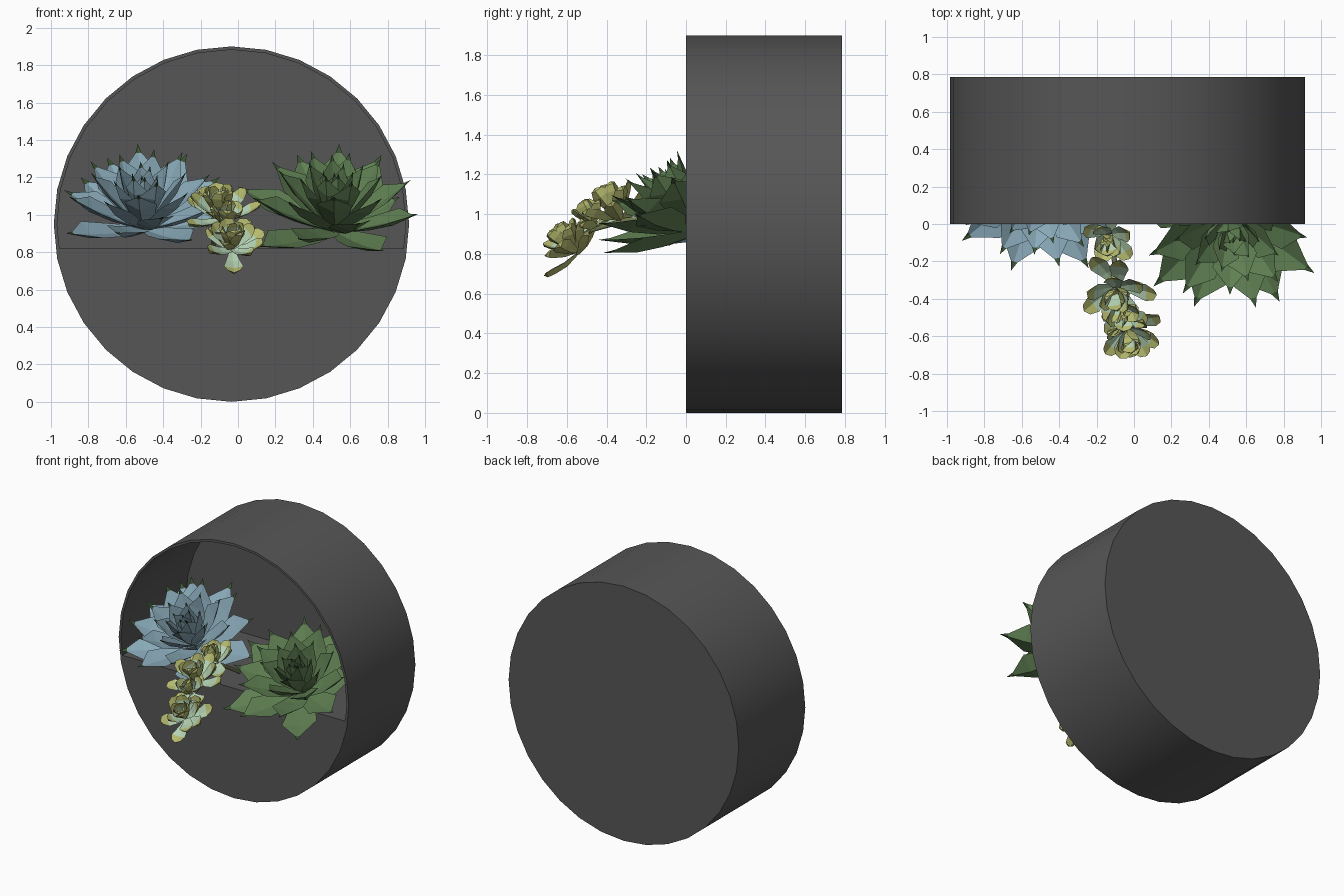
import bpy, bmesh, math, random
from mathutils import Vector

if "Cube" in bpy.data.objects:
    bpy.data.objects.remove(bpy.data.objects["Cube"])

random.seed(4)
R, CX, CZ, DEPTH, LIP = 0.95, -0.035, 0.95, 0.785, 0.82


def mat(name, col):
    m = bpy.data.materials.new(name)
    m.diffuse_color = (*col, 1)
    m.use_nodes = True
    m.node_tree.nodes["Principled BSDF"].inputs["Base Color"].default_value = m.diffuse_color
    return m


GREY = mat("charcoal pot", (0.094, 0.094, 0.094))
BLUE = mat("blue leaf", (0.25, 0.40, 0.48))
GREEN = mat("green leaf", (0.115, 0.215, 0.085))
SPINE = mat("dark green spine", (0.045, 0.09, 0.035))
PALE = mat("pale green leaf", (0.46, 0.65, 0.45))
YELLOW = mat("yellow leaf tip", (0.47, 0.50, 0.16))
STEM = mat("olive stem", (0.16, 0.19, 0.08))


def finish(bm, name, mats, smooth=False):
    bmesh.ops.recalc_face_normals(bm, faces=bm.faces)
    me = bpy.data.meshes.new(name)
    bm.to_mesh(me)
    bm.free()
    for m in mats:
        me.materials.append(m)
    ob = bpy.data.objects.new(name, me)
    bpy.context.collection.objects.link(ob)
    if smooth:
        bpy.ops.object.select_all(action='DESELECT')
        bpy.context.view_layer.objects.active = ob
        ob.select_set(True)
        bpy.ops.object.shade_smooth_by_angle(angle=math.radians(30))
    return ob


def circle(r, n=32):
    return [(CX + r * math.sin(2 * math.pi * k / n), CZ - r * math.cos(2 * math.pi * k / n))
            for k in range(n)]


# pot shell: round tray with a thin wall, open at the front
bm = bmesh.new()
rings = [[bm.verts.new((x, y, z)) for x, z in circle(r)]
         for r, y in ((R, DEPTH), (R, 0), (R - 0.018, 0), (R - 0.018, DEPTH - 0.02))]
for a, b in zip(rings, rings[1:]):
    for k in range(32):
        bm.faces.new((a[k], a[k - 1], b[k - 1], b[k]))
bm.faces.new(rings[0])
bm.faces.new(rings[-1])
finish(bm, "pot_shell", [GREY], True)

# lower filled pocket: disc segment flush with the front
ri = R - 0.018
half = math.sqrt(ri * ri - (CZ - LIP) ** 2)
seg = [p for p in circle(ri) if p[1] < LIP - 0.01]
seg.sort(key=lambda p: math.atan2(p[1] - CZ - 0.2, p[0] - CX))
seg = [(CX - half, LIP)] + seg + [(CX + half, LIP)]
bm = bmesh.new()
f = bm.faces.new([bm.verts.new((x, 0.0, z)) for x, z in seg])
ext = bmesh.ops.extrude_face_region(bm, geom=[f], use_keep_orig=True)
bmesh.ops.translate(bm, vec=(0, DEPTH - 0.02, 0),
                    verts=[v for v in ext["geom"] if isinstance(v, bmesh.types.BMVert)])
finish(bm, "planting_pocket", [GREY])


def add_leaf(bm, base, axis, out, e0, curl, length, width, stations, thick, paint):
    """Folded leaf with a diamond section, bending from elevation e0 by curl."""
    side = axis.cross(out).normalized()
    p, prev, t0 = base.copy(), None, 0
    for j, (t, w) in enumerate(stations):
        e = e0 + curl * t
        T = out * math.cos(e) + axis * math.sin(e)
        N = axis * math.cos(e) - out * math.sin(e)
        p = p + T * (t - t0) * length
        t0 = t
        h = width * w / 2
        if w == 0:
            ring = [bm.verts.new(p)] * 4
        else:
            ring = [bm.verts.new(q) for q in (p + side * h + N * h * 0.25, p,
                                              p - side * h + N * h * 0.25,
                                              p - N * (thick * min(1, w * 1.5)))]
        if prev:
            for k in range(4):
                n = (k + 1) % 4
                vs = [prev[k], prev[n], ring[n]] + ([] if w == 0 else [ring[k]])
                bm.faces.new(vs).material_index = paint(j, k)
        else:
            bm.faces.new(ring)
        prev = ring


SPIKY = [(0, .4), (.35, .8), (.65, 1), (.89, .17), (1, 0)]
PADDLE = [(0, .3), (.4, .7), (.72, 1), (.93, .65), (1, 0)]


def rosette(name, base, axis, n, reach, width, leaf_mat):
    """Spiny rosette on a golden-angle spiral, upright inside and flat outside."""
    bm = bmesh.new()
    base, axis = Vector(base), Vector(axis).normalized()
    rot = Vector((0, 0, 1)).rotation_difference(axis)
    for i in range(n):
        s = i / (n - 1)
        az = i * 2.39996 + random.uniform(-.08, .08)
        out = rot @ Vector((math.cos(az), math.sin(az), 0))
        e0 = math.radians(80 - 78 * s ** 0.9)
        curl = math.radians(14)
        length = reach * (0.45 + 0.55 * s ** 0.6) * random.uniform(.95, 1.04)
        start = base + axis * 0.07 * (1 - s) + out * 0.03 * s
        # keep leaves inside the pot wall
        for _ in range(25):
            e = e0 + curl * 0.6
            q = start + (out * math.cos(e) + axis * math.sin(e)) * length
            if q.y > -0.02 and math.hypot(q.x - CX, q.z - CZ) > R - 0.03:
                length *= 0.95
        add_leaf(bm, start, axis, out, e0, curl, length, width * (0.4 + 0.6 * s ** 0.6),
                 SPIKY, 0.022, lambda j, k: 1 if j == 4 else 0)
    return finish(bm, name, [leaf_mat, SPINE])


rosette("blue_rosette", (-0.50, 0.22, 0.92), (0, -0.55, 1), 36, 0.52, 0.23, BLUE)
rosette("green_rosette", (0.52, 0.05, 0.91), (0.03, -0.55, 1), 34, 0.55, 0.25, GREEN)

# trailing plant: stem with clusters of paddle leaves
path = [Vector(p) for p in ((-0.13, 0.2, 0.84), (-0.13, -0.02, 0.98), (-0.09, -0.3, 0.97),
                            (-0.06, -0.48, 0.92), (-0.04, -0.58, 0.83))]
cu = bpy.data.curves.new("trailing_stem", 'CURVE')
cu.dimensions = '3D'
cu.bevel_depth, cu.bevel_resolution = 0.014, 1
sp = cu.splines.new('POLY')
sp.points.add(len(path) - 1)
for pt, q in zip(sp.points, path):
    pt.co = (*q, 1)
cu.materials.append(STEM)
bpy.context.collection.objects.link(bpy.data.objects.new("trailing_stem", cu))

bm = bmesh.new()
clusters = [((-0.13, -0.06, 1.02), (-.2, -.5, 1), 12, 0.18), ((-0.09, -0.34, 0.99), (-.1, -.6, 1), 15, 0.24),
            ((-0.03, -0.56, 0.82), (.05, -.9, 1), 17, 0.21), ((-0.06, -0.46, 0.95), (.1, -.5, 1), 8, 0.17)]
for c, ax, n, size in clusters:
    ax = Vector(ax).normalized()
    rot = Vector((0, 0, 1)).rotation_difference(ax)
    for i in range(n):
        s = i / (n - 1)
        az = i * 2.39996 + random.uniform(-.25, .25)
        out = rot @ Vector((math.cos(az), math.sin(az), 0))
        e0 = math.radians(65 - 75 * s + random.uniform(-10, 10))
        add_leaf(bm, Vector(c) + ax * 0.05 * (0.5 - s), ax, out, e0, math.radians(30),
                 size * (0.65 + 0.35 * s), 0.105, PADDLE, 0.016,
                 lambda j, k: 1 if j >= 3 or k >= 2 else 0)
finish(bm, "trailing_leaves", [PALE, YELLOW])
